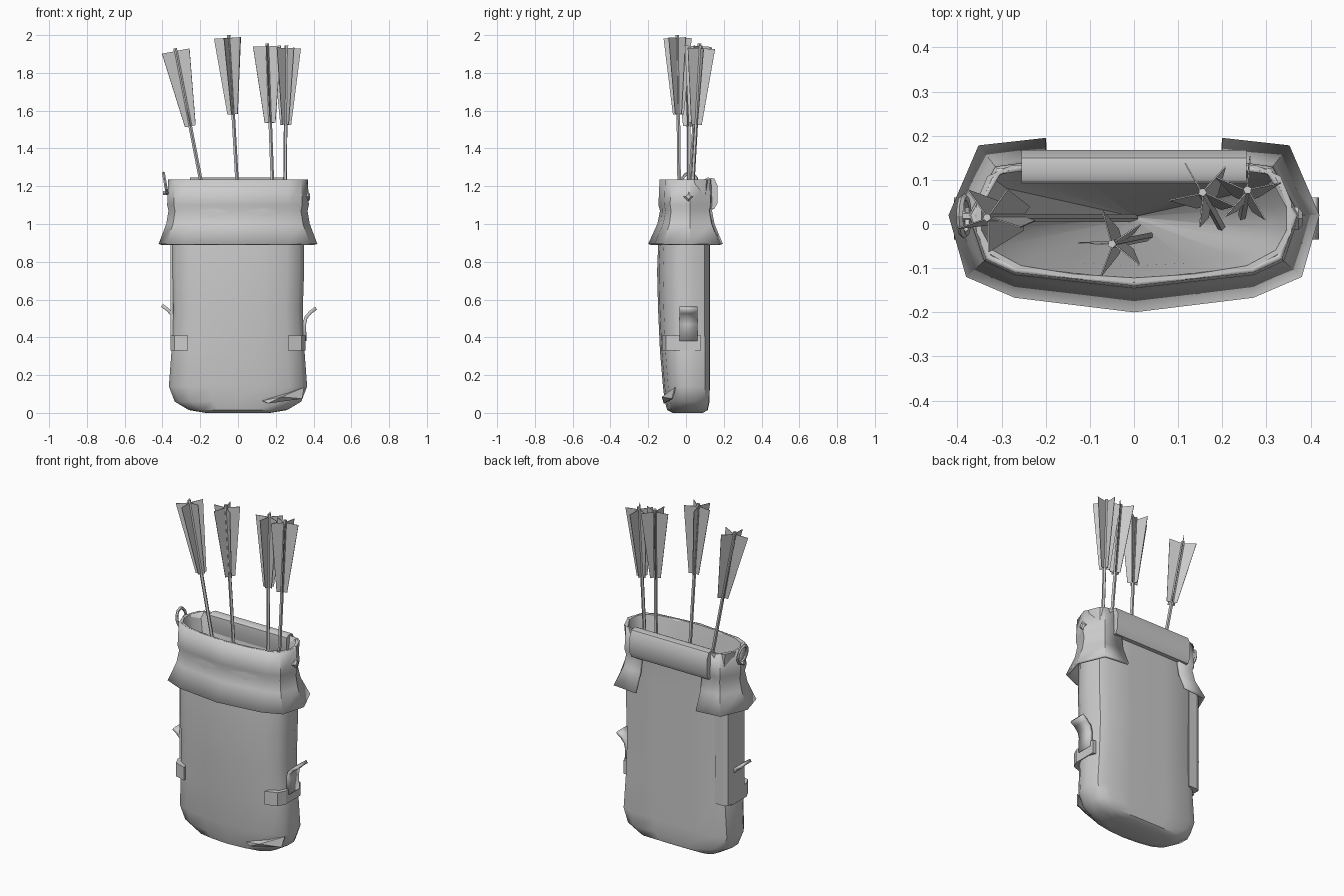
import bpy, math
from mathutils import Vector

old = bpy.data.objects.get("Cube")
if old:
    bpy.data.objects.remove(old, do_unlink=True)

grey = bpy.data.materials.new("plain_grey")
grey.use_nodes = True
grey.diffuse_color = (0.6, 0.6, 0.6, 1)
grey.node_tree.nodes["Principled BSDF"].inputs["Base Color"].default_value = (0.6, 0.6, 0.6, 1)


def make(name, verts, faces, thickness=0, smooth=None):
    mesh = bpy.data.meshes.new(name)
    mesh.from_pydata([tuple(v) for v in verts], [], faces)
    mesh.materials.append(grey)
    obj = bpy.data.objects.new(name, mesh)
    bpy.context.collection.objects.link(obj)
    if thickness:
        mod = obj.modifiers.new("thickness", "SOLIDIFY")
        mod.thickness = abs(thickness)
        mod.offset = math.copysign(1, -thickness)
    if smooth:
        bpy.ops.object.select_all(action="DESELECT")
        obj.select_set(True)
        bpy.context.view_layer.objects.active = obj
        bpy.ops.object.shade_smooth_by_angle(angle=math.radians(smooth))
    return obj


def loft(name, rings, closed=True, cap_start=False, cap_end=False, **kw):
    n = len(rings[0])
    verts = [p for ring in rings for p in ring]
    faces = []
    for r in range(len(rings) - 1):
        for i in range(n if closed else n - 1):
            j = (i + 1) % n
            faces.append((r * n + i, r * n + j, (r + 1) * n + j, (r + 1) * n + i))
    if cap_start:
        faces.append(tuple(reversed(range(n))))
    if cap_end:
        faces.append(tuple(range(len(verts) - n, len(verts))))
    return make(name, verts, faces, **kw)


def strip(name, profile, y0, y1, thickness, smooth=None):
    # sheet made by pulling an x-z profile along y
    return loft(name, [[(x, y, z) for x, z in profile] for y in (y0, y1)],
                closed=False, thickness=thickness, smooth=smooth)


def tube(name, a, b, radius, sides):
    a, b = Vector(a), Vector(b)
    turn = (b - a).to_track_quat("Z", "Y")
    circle = [turn @ Vector((radius * math.cos(k * math.tau / sides),
                             radius * math.sin(k * math.tau / sides), 0)) for k in range(sides)]
    return loft(name, [[p + c for c in circle] for p in (a, b)], cap_start=True, cap_end=True)


# Bag body: D-shaped section, rounded bottom, hollow mouth tapering down inside
half = [(0, -1), (0.4, -0.93), (0.74, -0.78), (0.93, -0.5), (1, -0.15),
        (1, 0.35), (0.93, 0.8), (0.78, 0.98), (0.35, 1)]
outline = [(u, v) for u, v in half] + [(0, 1)] + [(-u, v) for u, v in reversed(half[1:])]


def section(z, w, front, back):
    return [(u * w, front + (v + 1) / 2 * (back - front), z) for u, v in outline]


levels = [(0, 0.17, -0.07, 0.09), (0.015, 0.26, -0.1, 0.115), (0.06, 0.335, -0.112, 0.125),
          (0.14, 0.366, -0.122, 0.126), (0.33, 0.352, -0.138, 0.126), (0.55, 0.343, -0.148, 0.126),
          (0.75, 0.35, -0.153, 0.126), (0.95, 0.35, -0.145, 0.126), (1.08, 0.345, -0.135, 0.126),
          (1.235, 0.357, -0.132, 0.135), (1.235, 0.345, -0.122, 0.13),
          (1.1, 0.31, -0.095, 0.1), (0.2, 0.004, 0.012, 0.018)]
loft("bag_body", [section(*lv) for lv in levels], cap_start=True, cap_end=True, smooth=40)

# Collar with flared skirt, open at the back
rim = [(0, -0.14), (0.27, -0.11), (0.335, -0.08), (0.37, 0.02), (0.31, 0.125), (0.2, 0.14)]
hem = [(0, -0.2), (0.27, -0.167), (0.38, -0.12), (0.42, 0.02), (0.352, 0.178), (0.2, 0.195)]


def cuff(z, t):
    pts = [Vector(a).lerp(Vector(b), t) for a, b in zip(rim, hem)]
    pts = [(-p.x, p.y, z) for p in reversed(pts[1:])] + [(p.x, p.y, z) for p in pts]
    return pts


loft("collar_skirt", [cuff(z, t) for z, t in
                      ((0.895, 1), (1.0, 0.2), (1.07, -0.04), (1.1, 0.1), (1.235, 0))],
     closed=False, thickness=0.014, smooth=38)

# Rolled flap hanging over the back rim
flap = [(0.092, 1.18), (0.095, 1.235), (0.115, 1.246), (0.15, 1.24), (0.168, 1.2),
        (0.166, 1.11), (0.15, 1.08), (0.12, 1.08)]
loft("back_flap", [[(x, y, z) for y, z in flap] for x in (-0.255, 0, 0.255)],
     cap_start=True, cap_end=True, smooth=50)

# Straps and tongues on both sides
for side, label in ((1, "left"), (-1, "right")):
    band = [(0.265, -0.128), (0.335, -0.105), (0.357, -0.06), (0.357, 0.08), (0.335, 0.08)]
    loft(label + "_strap", [[(side * x, y, z) for x, y in band] for z in (0.33, 0.41)],
         cap_start=True, cap_end=True)
    tongue = [(0.345, 0.38), (0.342, 0.47), (0.352, 0.51), (0.378, 0.54), (0.408, 0.562)]
    strip(label + "_tongue", [(side * x, z) for x, z in tongue], -0.035, 0.06, 0.018, 40)

# Stiff side panel along the right edge of the back
loft("side_panel", [[(x, y, z) for x, y in ((-0.345, -0.04), (-0.357, -0.04), (-0.357, 0.115),
                                            (-0.335, 0.127), (-0.28, 0.127))]
                    for z in (0.34, 0.95)], cap_start=True, cap_end=True)

# Torn fold at the bottom corner
make("torn_fold", [(0.13, -0.112, 0.065), (0.35, -0.06, 0.135), (0.23, -0.128, 0.085),
                   (0.34, -0.075, 0.075), (0.16, -0.118, 0.05)],
     [(0, 2, 1), (2, 3, 1), (0, 4, 2), (4, 3, 2)], thickness=0.006)

# Metal ring and its tie on one side, stud on the other
bpy.ops.mesh.primitive_torus_add(major_segments=12, minor_segments=5, major_radius=0.043,
                                 minor_radius=0.008, location=(-0.385, 0.018, 1.215),
                                 rotation=(0, math.radians(80), 0))
ring = bpy.context.object
ring.name = "hanging_ring"
ring.scale = (1.25, 1, 1)
ring.data.materials.append(grey)
tube("ring_tie", (-0.355, 0.018, 1.165), (-0.398, 0.018, 1.165), 0.012, 6)
stud = [[(x, 0.012 + r * math.cos(k * math.pi / 2), 1.145 + r * math.sin(k * math.pi / 2))
         for k in range(4)] for x, r in ((0.35, 0.026), (0.372, 0.026), (0.382, 0.014))]
loft("side_stud", stud, cap_start=True, cap_end=True)

# Arrows: thin shaft with five tapered vanes, given by foot, tip and turn
arrows = [((0, 0.015, 0.22), (-0.333, 0.015, 1.93), 0),
          ((0.05, -0.025, 0.25), (-0.05, -0.045, 2.0), 40),
          ((0.2, -0.01, 0.72), (0.155, 0.072, 1.955), 55),
          ((0.245, 0.015, 0.85), (0.257, 0.077, 1.945), 59)]
for number, (foot, tip, turn) in enumerate(arrows, 1):
    foot, tip = Vector(foot), Vector(tip)
    tube(f"arrow_shaft_{number}", foot, tip, 0.01, 5)
    axis = (tip - foot).normalized()
    spin = axis.to_track_quat("Z", "Y")
    verts, faces = [], []
    for k in range(5):
        a = math.radians(turn + 72 * k)
        out = spin @ Vector((math.cos(a), math.sin(a), 0))
        top, low = tip - axis * 0.015, tip - axis * 0.42
        faces.append(tuple(range(len(verts), len(verts) + 4)))
        verts += [low, low + out * 0.03, top + out * 0.078, top]
    make(f"arrow_vanes_{number}", verts, faces, thickness=0.003)
